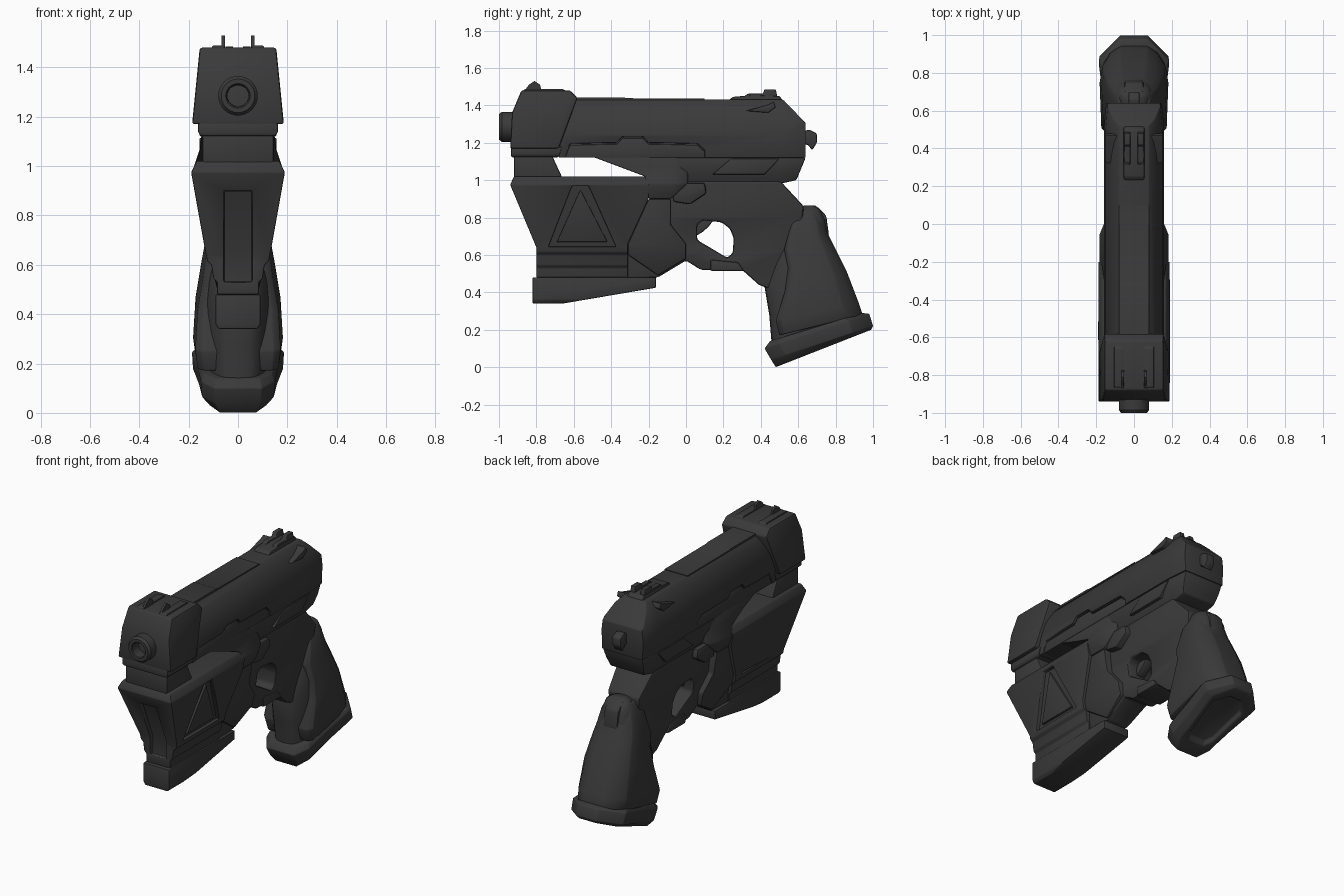
import bpy, bmesh, math

if "Cube" in bpy.data.objects:
    bpy.data.objects.remove(bpy.data.objects["Cube"])

dark = bpy.data.materials.new("dark_gunmetal")
dark.diffuse_color = (0.042, 0.042, 0.042, 1)
dark.use_nodes = True
dark.node_tree.nodes["Principled BSDF"].inputs["Base Color"].default_value = dark.diffuse_color


def lerp(table, t):
    if t <= table[0][0]:
        return table[0][1]
    for (a, u), (b, v) in zip(table, table[1:]):
        if t <= b:
            return u + (v - u) * (t - a) / (b - a)
    return table[-1][1]


def finish(name, bm, bevel=0.0, cutters=(), angle=35):
    bmesh.ops.recalc_face_normals(bm, faces=bm.faces)
    me = bpy.data.meshes.new(name)
    bm.to_mesh(me)
    bm.free()
    me.materials.append(dark)
    ob = bpy.data.objects.new(name, me)
    bpy.context.collection.objects.link(ob)
    bpy.ops.object.select_all(action='DESELECT')
    bpy.context.view_layer.objects.active = ob
    ob.select_set(True)
    for c in cutters:
        m = ob.modifiers.new("cut", 'BOOLEAN')
        m.operation, m.object = 'DIFFERENCE', c
        bpy.ops.object.modifier_apply(modifier=m.name)
        bpy.data.objects.remove(c)
    if bevel:
        m = ob.modifiers.new("bevel", 'BEVEL')
        m.width, m.segments, m.limit_method = bevel, 2, 'ANGLE'
        m.angle_limit = math.radians(25)
        bpy.ops.object.modifier_apply(modifier=m.name)
    bpy.ops.object.shade_smooth_by_angle(angle=math.radians(angle))
    return ob


def prism(name, outline, width, bevel=0.008, x=0.0, taper=None, cutters=()):
    """Side outline (y, z) widened along x; width may vary with z, taper with y."""
    table = width if isinstance(width, list) else [(0, width)]
    bm = bmesh.new()
    face = bm.faces.new([bm.verts.new((-1, y, z)) for y, z in outline])
    ext = bmesh.ops.extrude_face_region(bm, geom=[face])
    for v in ext["geom"]:
        if isinstance(v, bmesh.types.BMVert):
            v.co.x = 1
    cuts = [((0, 0, z), (0, 0, 1)) for z, _ in table] if len(table) > 1 else []
    cuts += [((0, y, 0), (0, 1, 0)) for y, _ in taper or []]
    for co, no in cuts:
        bmesh.ops.bisect_plane(bm, geom=bm.verts[:] + bm.edges[:] + bm.faces[:],
                               plane_co=co, plane_no=no, dist=1e-5)
    for v in bm.verts:
        f = lerp(taper, v.co.y) if taper else 1
        v.co.x = x + v.co.x * lerp(table, v.co.z) * f
    return finish(name, bm, bevel, cutters)


def pair(name, outline, x, half, bevel=0.004):
    for side, s in (("left", -1), ("right", 1)):
        prism(f"{name}_{side}", outline, half, bevel, x * s)


def loft(name, rings, section, bevel=0.0, angle=35):
    """Rings (front point, back point, half width) with section (t, x)."""
    bm = bmesh.new()
    loops = []
    for f, b, w in rings:
        loops.append([bm.verts.new((x * w, f[0] + (b[0] - f[0]) * t, f[1] + (b[1] - f[1]) * t))
                      for t, x in section])
    for p, q in zip(loops, loops[1:]):
        for i in range(len(p)):
            j = (i + 1) % len(p)
            bm.faces.new((p[i], p[j], q[j], q[i]))
    bm.faces.new(loops[0])
    bm.faces.new(loops[-1])
    return finish(name, bm, bevel, angle=angle)


# Upper slide with recessed side rails
rail = [(-.65, 1.1), (-.62, 1.195), (-.37, 1.2), (-.34, 1.232), (-.23, 1.232),
        (-.2, 1.2), (.06, 1.195), (.1, 1.16), (.1, 1.1)]
prism("slide", [(-.68, 1.12), (-.68, 1.4), (-.6, 1.435), (.52, 1.43), (.64, 1.305), (.64, 1.12)],
      [(1.12, .155), (1.24, .16), (1.32, .15), (1.39, .115), (1.435, .075)], 0.005,
      taper=[(.5, 1), (.64, .92)], cutters=[prism("rail_cutter", rail, .4, 0)])
prism("slide_side_rail", [(y, max(z, 1.12) - (.007 if z > 1.11 else 0)) for y, z in rail], .15, 0.005)
prism("slide_core", [(-.66, 1.121), (-.66, 1.3), (.12, 1.3), (.12, 1.121)], .138, 0)
prism("slide_top_plate", [(-.6, 1.42), (-.6, 1.442), (-.33, 1.442), (-.32, 1.438), (.1, 1.436), (.1, 1.42)], .08, 0)
prism("slide_catch", [(.32, 1.37), (.44, 1.36), (.48, 1.39), (.47, 1.42), (.44, 1.405)], .152, 0.006)
prism("rear_frame", [(-.08, .98), (-.08, 1.12), (.64, 1.12), (.59, 1.0), (.5, .98)],
      [(.98, .12), (1.06, .145), (1.12, .152)], taper=[(.5, 1), (.64, .9)])
prism("rear_frame_plate", [(.14, 1.03), (.42, 1.03), (.5, 1.115), (.24, 1.115)], .156, 0.006)

# Muzzle block and barrel
prism("muzzle_block", [(-.94, 1.17), (-.93, 1.36), (-.88, 1.48), (-.62, 1.48), (-.58, 1.44), (-.68, 1.17)],
      [(1.17, .186), (1.48, .155)], 0.01)
prism("muzzle_lower_lip", [(-.935, 1.122), (-.935, 1.18), (-.66, 1.18), (-.68, 1.122)], [(1.122, .15), (1.135, .162)])
bm = bmesh.new()
N, ends = 32, [(.042, -.9), (.045, -.995), (.05, -1), (.068, -1), (.08, -.985), (.08, -.9)]
loops = [[bm.verts.new((r * math.cos(2 * math.pi * i / N), y, 1.285 + r * math.sin(2 * math.pi * i / N)))
          for i in range(N)] for r, y in ends]
for p, q in zip(loops, loops[1:]):
    for i in range(N):
        bm.faces.new((p[i], p[(i + 1) % N], q[(i + 1) % N], q[i]))
bm.faces.new(loops[0])
finish("barrel", bm)

# Sights and hammer
pair("front_sight_fin", [(-.87, 1.47), (-.84, 1.51), (-.81, 1.53), (-.78, 1.51), (-.77, 1.47)], .06, .007, 0)
pair("front_sight_rail", [(-.88, 1.47), (-.86, 1.488), (-.66, 1.488), (-.63, 1.47)], .08, .025)
prism("rear_sight_base", [(.22, 1.42), (.25, 1.445), (.36, 1.455), (.5, 1.45), (.53, 1.41)], .055)
pair("rear_sight_fin", [(.3, 1.44), (.33, 1.462), (.41, 1.462), (.42, 1.485), (.48, 1.485), (.49, 1.44)], .035, .016)
prism("hammer", [(.62, 1.26), (.66, 1.27), (.70, 1.25), (.70, 1.2), (.675, 1.16), (.65, 1.19), (.62, 1.19)], .03)

# Forward body with recessed triangular side panels and front channel
body_w = [(.48, .085), (.53, .085), (.545, .1), (.6, .108), (.615, .125), (.64, .13), (.975, .19), (1.02, .168)]
tri = [(-.61, .968), (-.735, .645), (-.375, .645), (-.52, .968)]
cuts = [prism("panel_cutter", tri, .4, 0),
        prism("channel_cutter", [(-1.1, .9), (-.88, .9), (-.77, .64), (-.77, .53), (-1.1, .53)], .057, 0)]
prism("front_body", [(-.8, .48), (-.8, .64), (-.94, .975), (-.92, 1.02), (-.22, 1.02), (-.2, .99), (-.2, .9),
                     (-.31, .66), (-.31, .48)], body_w, 0.005, cutters=cuts)
prism("triangle_panel", tri, [(.64, .108), (.975, .164)], 0)
prism("triangle_inner_panel", [(-.565, .95), (-.69, .67), (-.42, .67)], [(.64, .122), (.975, .178)], 0.003)
prism("front_neck", [(-.92, 1.0), (-.92, 1.14), (-.72, 1.14), (-.655, 1.0)], .145)
prism("frame_bridge", [(-.5, 1.125), (-.22, 1.02), (-.2, .9), (-.08, .9), (.01, .985), (.01, 1.125)],
      [(.9, .165), (.98, .185), (1.07, .155), (1.125, .148)], taper=[(-.06, 1), (.01, .85)])

# Magazine floor
prism("magazine_floor", [(-.82, .48), (-.82, .34), (-.66, .34), (-.16, .425), (-.16, .48)],
      [(.34, .078), (.36, .092), (.48, .092)], 0.006)

# Central frame with trigger opening
hole = prism("trigger_cutter", [(.06, .68), (.06, .76), (.09, .785), (.19, .775), (.235, .74), (.255, .69),
                                (.25, .61), (.22, .585)], .4, 0)
prism("trigger_frame", [(-.33, .47), (-.32, .66), (-.2, .9), (-.08, .9), (-.08, 1.0), (.5, 1.0), (.63, .86), (.6, .6),
                        (.5, .4), (.39, .44), (.3, .52), (.08, .52), (0, .57), (-.15, .48)],
      [(.47, .075), (.64, .085), (.8, .105), (.98, .125)], 0.012, cutters=[hole])
prism("frame_side_plate", [(-.31, .6), (-.31, .66), (-.2, .9), (-.08, .9), (-.08, .76), (0, .66), (0, .58), (-.15, .49)],
      [(.49, .082), (.64, .118), (.9, .162)], 0.008)
prism("trigger_guard_block", [(.13, .515), (.13, .575), (.28, .56), (.31, .515)], .09)
prism("trigger", [(.05, .79), (.15, .79), (.12, .75), (.085, .72), (.05, .7)], .03)
prism("takedown_lever", [(-.07, .985), (.1, .985), (.11, .93), (.02, .87), (-.07, .885)], .155, 0.012)

# Grip with egg-shaped section and a raised rear shell
sec = []
for i in range(28):
    a = 2 * math.pi * i / 28
    c, s = math.cos(a), math.sin(a)
    t = .5 - .5 * math.copysign(abs(c) ** .75, c)
    sec.append((t, math.copysign(abs(s) ** .6, s) * lerp([(0, .72), (.65, 1), (1, .95)], t)))
loft("grip", [((.46, .1), (.94, .26), .15), ((.445, .28), (.905, .36), .164), ((.42, .43), (.845, .52), .155),
              ((.455, .54), (.775, .65), .138), ((.5, .66), (.755, .73), .122), ((.54, .77), (.745, .79), .105),
              ((.59, .84), (.72, .842), .085), ((.63, .865), (.69, .865), .05)], sec, angle=45)
shell = [(0, .8), (.06, .95), (.6, 1), (.8, .92), (.92, .72), (1, .4)]
shell += [(t, -x) for t, x in reversed(shell)]
loft("grip_shell", [((.5, .17), (.945, .28), .172), ((.48, .25), (.925, .34), .182), ((.53, .41), (.86, .51), .172),
                    ((.545, .53), (.79, .65), .15), ((.525, .63), (.76, .71), .136), ((.56, .76), (.735, .78), .115),
                    ((.61, .845), (.7, .845), .085)], shell, 0.006, angle=45)
prism("grip_tang", [(.66, .78), (.65, .855), (.7, .86), (.75, .81), (.765, .7), (.735, .66)], .05, 0.012)

# Grip base with recessed underside
half = [(0, .52), (.14, .8), (.42, .87), (.75, 1), (.8, 1), (1, .4)]
base = half + [(t, -x) for t, x in reversed(half)]
loft("grip_base", [((.58, .065), (.91, .195), .1), ((.565, .035), (.925, .175), .11),
                   ((.48, .0), (.99, .2), .14), ((.455, .04), (1.0, .22), .182),
                   ((.42, .1), (.98, .285), .186), ((.45, .14), (.94, .29), .172)], base, 0.004)
